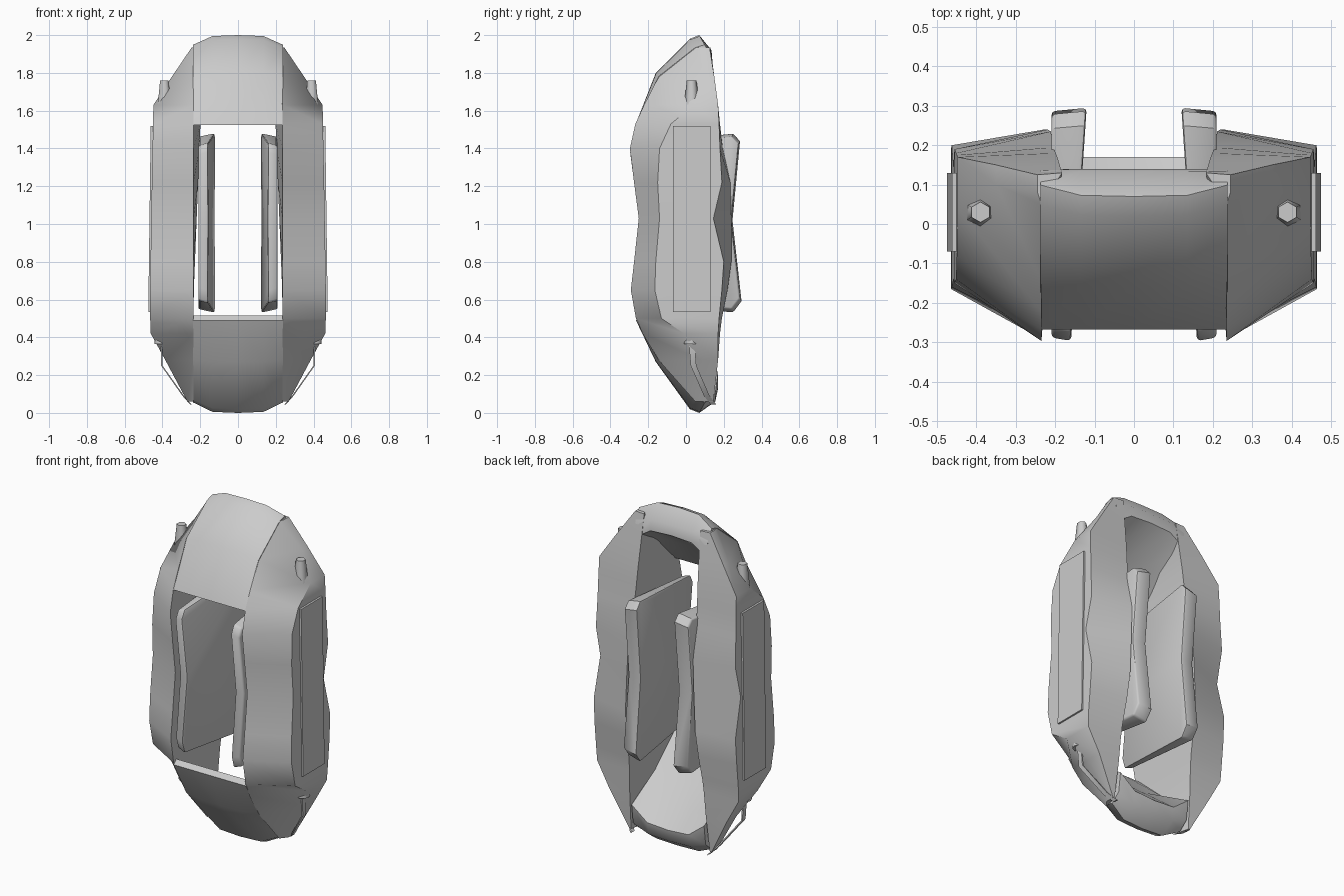
import bpy, bmesh, math

if "Cube" in bpy.data.objects:
    bpy.data.objects.remove(bpy.data.objects["Cube"])

GREY = (0.6, 0.6, 0.6, 1)
metal = bpy.data.materials.new("plain_grey")
metal.use_nodes = True
metal.diffuse_color = GREY
metal.node_tree.nodes["Principled BSDF"].inputs["Base Color"].default_value = GREY


def finish(bm, name, angle=35):
    bmesh.ops.recalc_face_normals(bm, faces=bm.faces)
    mesh = bpy.data.meshes.new(name)
    bm.to_mesh(mesh)
    bm.free()
    mesh.materials.append(metal)
    obj = bpy.data.objects.new(name, mesh)
    bpy.context.collection.objects.link(obj)
    bpy.ops.object.select_all(action='DESELECT')
    obj.select_set(True)
    bpy.context.view_layer.objects.active = obj
    bpy.ops.object.shade_smooth_by_angle(angle=math.radians(angle))


def loft(name, rings, angle=35, bevel=0):
    """Skin a row of equal closed rings and cap both ends."""
    bm = bmesh.new()
    rows = [[bm.verts.new(p) for p in ring] for ring in rings]
    n = len(rows[0])
    for a, b in zip(rows, rows[1:]):
        for i in range(n):
            j = (i + 1) % n
            bm.faces.new((a[i], a[j], b[j], b[i]))
    bm.faces.new(rows[0])
    bm.faces.new(rows[-1])
    bmesh.ops.recalc_face_normals(bm, faces=bm.faces)
    if bevel:
        edges = [e for e in bm.edges if e.calc_face_angle(0) > 0.9]
        bmesh.ops.bevel(bm, geom=edges, offset=bevel, segments=2,
                        profile=0.5, affect='EDGES')
    finish(bm, name, angle)


def taper(name, centre, r1, r2, height, sides):
    bm = bmesh.new()
    bmesh.ops.create_cone(bm, cap_ends=True, segments=sides, radius1=r1,
                          radius2=r2, depth=height)
    bmesh.ops.translate(bm, verts=bm.verts, vec=centre)
    finish(bm, name, 65)


# Side walls: z, outer x, inner front y, outer front y, outer back y, inner back y
WALL = [
    (1.935, .245, .05, .08, .125, .13),
    (1.78, .35, -.145, .10, .15, .15),
    (1.63, .448, -.222, .04, .17, .17),
    (1.53, .45, -.268, -.08, .175, .18),
    (1.40, .452, -.297, -.14, .18, .195),
    (1.22, .456, -.275, -.15, .19, .235),
    (1.03, .459, -.25, -.14, .145, .24),
    (.80, .463, -.275, -.16, .20, .24),
    (.65, .465, -.292, -.165, .19, .22),
    (.50, .465, -.265, -.13, .175, .19),
    (.42, .462, -.23, -.01, .17, .18),
    (.28, .385, -.146, .08, .17, .17),
    (.06, .268, .049, .09, .145, .145),
]

# Pad outline seen from the side
PAD = [(-.27, 1.43), (-.297, 1.38), (-.25, 1.02), (-.292, .65), (-.27, .58),
       (.25, .53), (.295, .59), (.247, 1.02), (.287, 1.44), (.25, 1.48)]

# Hose path
HOSE = [(.405, .03, .37), (.403, .04, .25), (.29, .11, .09), (.25, .145, .045)]

for side, s in (("left", 1), ("right", -1)):
    # The slot narrows toward the top along its back edge
    loft(side + "_wall",
         [[(s * .235, yfi, z), (s * xo, yfo, z), (s * xo, ybo, z),
           (s * (.26 - .04 * z), ybi, z)]
          for z, xo, yfi, yfo, ybo, ybi in WALL])

    # Brake pad, its inner face leaning inward toward the back
    inner = [(s * (.14 - .067 * y), y, z) for y, z in PAD]
    outer = [(s * .21, y * .97, 1.005 + (z - 1.005) * .96) for y, z in PAD]
    loft(side + "_pad", [inner, outer], 40, .01)

    # Raised side panel
    loft(side + "_side_panel",
         [[(s * .42, -.07, z), (s * x, -.07, z), (s * x, .13, z), (s * .42, .13, z)]
          for z, x in ((.535, .475), (1.52, .462))])

    # Bleed nipple on the upper shoulder
    taper(side + "_bleed_nipple", (s * .39, .03, 1.695), .04, .026, .13, 6)

    # Hose fitting and flat hose
    taper(side + "_hose_fitting", (s * .405, .028, .385), .038, .038, .038, 8)
    loft(side + "_hose",
         [[(s * (x + dx), y + dy, z) for dx, dy in
           ((-.004, -.015), (.004, -.015), (.004, .015), (-.004, .015))]
          for x, y, z in HOSE])

# End bridges: outer and inner side profiles swept across x, angled at the edges
TOP = ([(-.268, 1.525), (-.16, 1.8), (.02, 1.98), (.07, 2.0), (.135, 1.92)],
       [(.14, 1.86), (-.04, 1.73), (-.23, 1.525)])
BOTTOM = ([(-.265, .49), (-.16, .27), (.02, .02), (.07, 0), (.155, .06)],
          [(.17, .13), (-.05, .32), (-.24, .515)])
COLUMNS = [(-.237, 1), (-.135, .1), (0, 0), (.135, .1), (.237, 1)]

for name, (outside, inside), mid in (("upper_bridge", TOP, 1.52),
                                     ("lower_bridge", BOTTOM, .5)):
    rings = []
    for x, drop in COLUMNS:
        ring = []
        for y, z in outside:
            far = abs(z - mid) / .5
            ring.append((x, y + .03 * drop * far * (y < .1),
                         mid + (z - mid) * (1 - .11 * drop * far)))
        for y, z in inside:
            far = abs(z - mid) / .5
            ring.append((x, y, mid + (z - mid) * (1 - .32 * drop * far)))
        rings.append(ring)
    loft(name, rings, 45)
